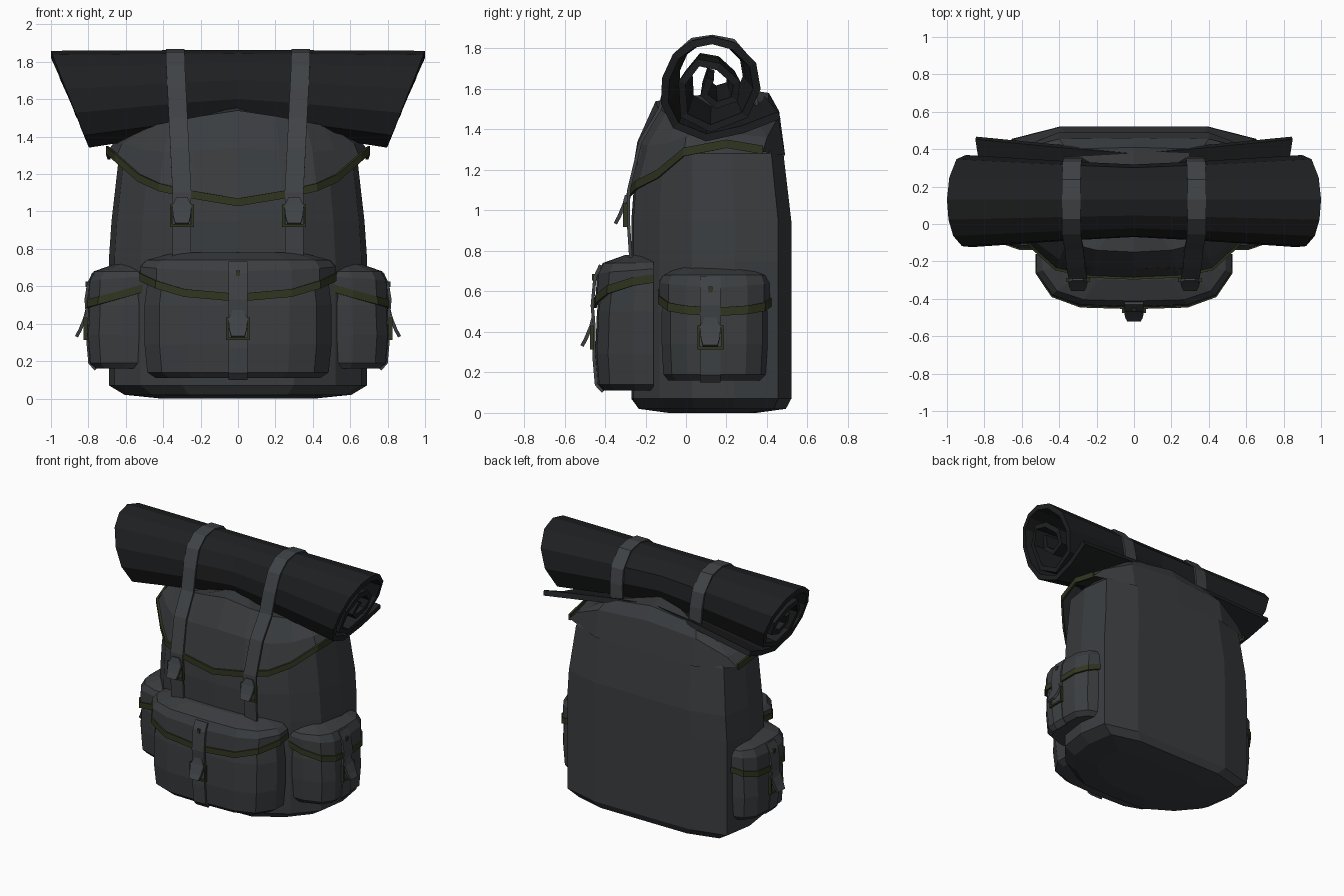
import bpy, bmesh
from math import radians
from mathutils import Matrix, Vector

if "Cube" in bpy.data.objects:
    bpy.data.objects.remove(bpy.data.objects["Cube"])


def material(name, rgb):
    m = bpy.data.materials.new(name)
    m.diffuse_color = (*rgb, 1)
    m.use_nodes = True
    m.node_tree.nodes["Principled BSDF"].inputs["Base Color"].default_value = m.diffuse_color
    return m


CANVAS = material("canvas", (0.042, 0.046, 0.050))
WEB = material("webbing", (0.050, 0.055, 0.060))
MAT = material("mat_foam", (0.013, 0.014, 0.015))
TRIM = material("olive_trim", (0.030, 0.036, 0.014))
I = Matrix.Identity(4)


def loft(name, rings, mat, closed=True, caps=(), thick=0, m=I):
    """Skin equal-length rings of points; optionally cap ends or solidify."""
    bm = bmesh.new()
    rows = [[bm.verts.new(m @ Vector(p)) for p in r] for r in rings]
    n = len(rows[0])
    for a, b in zip(rows, rows[1:]):
        for i in range(n if closed else n - 1):
            j = (i + 1) % n
            bm.faces.new((a[i], a[j], b[j], b[i]))
    for c in caps:
        bm.faces.new(rows[c])
    bmesh.ops.recalc_face_normals(bm, faces=bm.faces)
    me = bpy.data.meshes.new(name)
    bm.to_mesh(me)
    bm.free()
    me.materials.append(mat)
    ob = bpy.data.objects.new(name, me)
    bpy.context.collection.objects.link(ob)
    if thick:
        s = ob.modifiers.new("thickness", 'SOLIDIFY')
        s.thickness, s.offset = thick, 0
    return ob


def full(half):
    """Mirror a half outline (front centre to back) across x = 0."""
    return [(-x, y, z) for x, y, z in reversed(half) if x > 0] + list(half)


def band(name, half, m=I):
    """Hem trim following the edge of a flap."""
    pts = full(half)
    loft(name, [[(x, y, z + dz) for x, y, z in pts] for dz in (-0.012, 0.03)],
         TRIM, False, thick=0.014, m=m)


def ribbon(name, path, width, m=I):
    loft(name, [[(x - width / 2, y, z), (x + width / 2, y, z)] for x, y, z in path],
         WEB, False, thick=0.016, m=m)


def box(name, c, s, mat, m=I):
    ring = [(-1, -1), (1, -1), (1, 1), (-1, 1)]
    loft(name, [[(c[0] + u * s[0] / 2, c[1] + v * s[1] / 2, c[2] + k * s[2] / 2) for u, v in ring]
                for k in (-1, 1)], mat, caps=(0, -1), m=m)


def buckle(name, m):
    for sx in (-1, 1):
        box(name + "_frame_side", (sx * 0.058, -0.015, -0.01), (0.012, 0.02, 0.11), TRIM, m)
    for z in (-0.065, 0.04):
        box(name + "_frame_bar", (0, -0.015, z), (0.128, 0.02, 0.014), TRIM, m)
    # tapered loose strap end, tilted outwards
    loft(name + "_tongue", [[(-w, y, z), (w, y, z)] for w, y, z in
         ((0.028, -0.008, 0.085), (0.052, -0.02, 0.04), (0.046, -0.045, -0.02), (0.036, -0.064, -0.055))],
         WEB, False, thick=0.018, m=m)


# main body
plan = [(0, -.27), (.30, -.26), (.52, -.13), (.66, .03), (.69, .24), (.655, .455), (.40, .52), (0, .52)]
levels = [(0, .60, .55, .13), (.02, .88, .92, .13), (.07, 1, 1, .125), (.75, 1, 1, .125),
          (.95, .98, 1, .125), (1.28, .925, .92, .118), (1.36, .80, .82, .125)]
loft("pack_body", [full([(x * sx, c + (y - .125) * sy, z) for x, y in plan])
                   for z, sx, sy, c in levels], CANVAS, caps=(0, -1))

# lid flap over the top
hem = [(0, -.29, 1.04), (.24, -.28, 1.08), (.42, -.24, 1.12), (.53, -.14, 1.17), (.655, -.01, 1.28),
       (.70, .2, 1.32), (.69, .38, 1.29), (.40, .49, 1.27), (0, .49, 1.27)]
mid = [(0, -.24, 1.34), (.22, -.23, 1.33), (.40, -.19, 1.32), (.52, -.10, 1.33), (.62, .0, 1.365),
       (.65, .2, 1.385), (.62, .40, 1.36), (.40, .455, 1.46), (0, .46, 1.49)]
top = [(0, -.15, 1.54), (.20, -.14, 1.51), (.36, -.10, 1.48), (.46, -.03, 1.46), (.52, .05, 1.44),
       (.54, .2, 1.44), (.52, .36, 1.43), (.36, .40, 1.53), (0, .41, 1.58)]
inner = [(x * .4, .15 + (y - .15) * .5, z + .02) for x, y, z in top]
loft("lid_flap", [full(r) for r in (hem, mid, top, inner)], CANVAS, caps=(-1,))
band("lid_trim", hem[:7])

# pockets: local frame has width on x, outward on -y
outline = [(0, 1), (.55, .97), (.84, .78), (1, .35), (1, 0)]


def pocket(name, m, w, d, z0, hems, zt, strap_x):
    def ring(sw, sd, zs):
        return full([(x * w * sw, -y * d * sd, z) for (x, y), z in zip(outline, zs)])
    loft(name, [ring(a, b, [z] * 5) for a, b, z in
                ((.88, .88, z0), (.97, .99, z0 + .03), (1, 1.03, z0 + .18), (1, 1, .5), (.96, .92, hems[-1]))],
         CANVAS, caps=(0, -1), m=m)
    lip = [(x * w * 1.04, -y * d * 1.03, z) for (x, y), z in zip(outline, hems)]
    loft(name + "_flap", [full(lip), ring(1.04, 1.0, [zt - .10 + i * .008 for i in range(5)]),
                          ring(.98, .90, [zt - .04] * 5), ring(.68, .5, [zt] * 5)],
         CANVAS, caps=(-1,), m=m)
    band(name + "_trim", lip, m)
    k = strap_x
    ribbon(name + "_strap", [(k, -.262, zt - .05), (k, -.29, zt - .11), (k, -.303, .53), (k, -.294, .42),
                             (k, -.294, z0 + .16), (k, -.283, z0 + .03), (k, -.25, z0 - .005)], .10, m)
    buckle(name + "_buckle", m @ Matrix.Translation((k, -.29, .385)))
    box(name + "_rivet", (k, -.293, zt - .11), (.02, .025, .03), TRIM, m)


pocket("front_pocket", Matrix.Translation((0, -.16, 0)), .50, .28, .11,
       (.53, .555, .60, .64, .655), .78, 0)
right = Matrix.Translation((.51, .15, 0)) @ Matrix.Rotation(radians(90), 4, 'Z')
for side, m in (("right", right), ("left", Matrix.Scale(-1, 4, (1, 0, 0)) @ right)):
    pocket(side + "_pocket", m, .27, .29, .16, (.49, .50, .515, .55, .58), .72, -.03)

# rolled mat: spiral profile, pinched by the straps, ends cut at a slant
spiral = [(.46, 1.47), (.28, 1.40), (.10, 1.36), (-.05, 1.42), (-.105, 1.53), (-.10, 1.65), (-.05, 1.76),
          (.03, 1.82), (.13, 1.84), (.24, 1.81), (.33, 1.72), (.35, 1.60), (.29, 1.47), (.12, 1.405),
          (-.01, 1.47), (-.02, 1.63), (.06, 1.73), (.16, 1.71), (.25, 1.63), (.24, 1.55), (.15, 1.52),
          (.09, 1.57), (.12, 1.65)]
stations = []
for t, s in ((-1, 1), (-.36, .84), (0, .77), (.36, .84), (1, 1)):
    stations.append([(t * (.80 + .20 * (z - 1.36) / .48), .13 + (y - .13) * s, 1.86 - (1.86 - z) * s)
                     for y, z in spiral])
loft("rolled_mat", stations, MAT, False, thick=.038)

# long straps over the mat
path = [(.35, 1.50), (.345, 1.63), (.325, 1.735), (.235, 1.84), (.13, 1.86), (.03, 1.845), (-.05, 1.775),
        (-.095, 1.65), (-.13, 1.50), (-.225, 1.34), (-.283, 1.10), (-.285, .95), (-.272, .75)]
for side, sx in (("right", 1), ("left", -1)):
    ribbon(side + "_long_strap", [(sx * (.30 + .035 * max(0, min(1, (z - 1.1) / .7))), y, z)
                                  for y, z in path], .10)
    buckle(side + "_long_buckle", Matrix.Translation((sx * .30, -.285, .99)))
